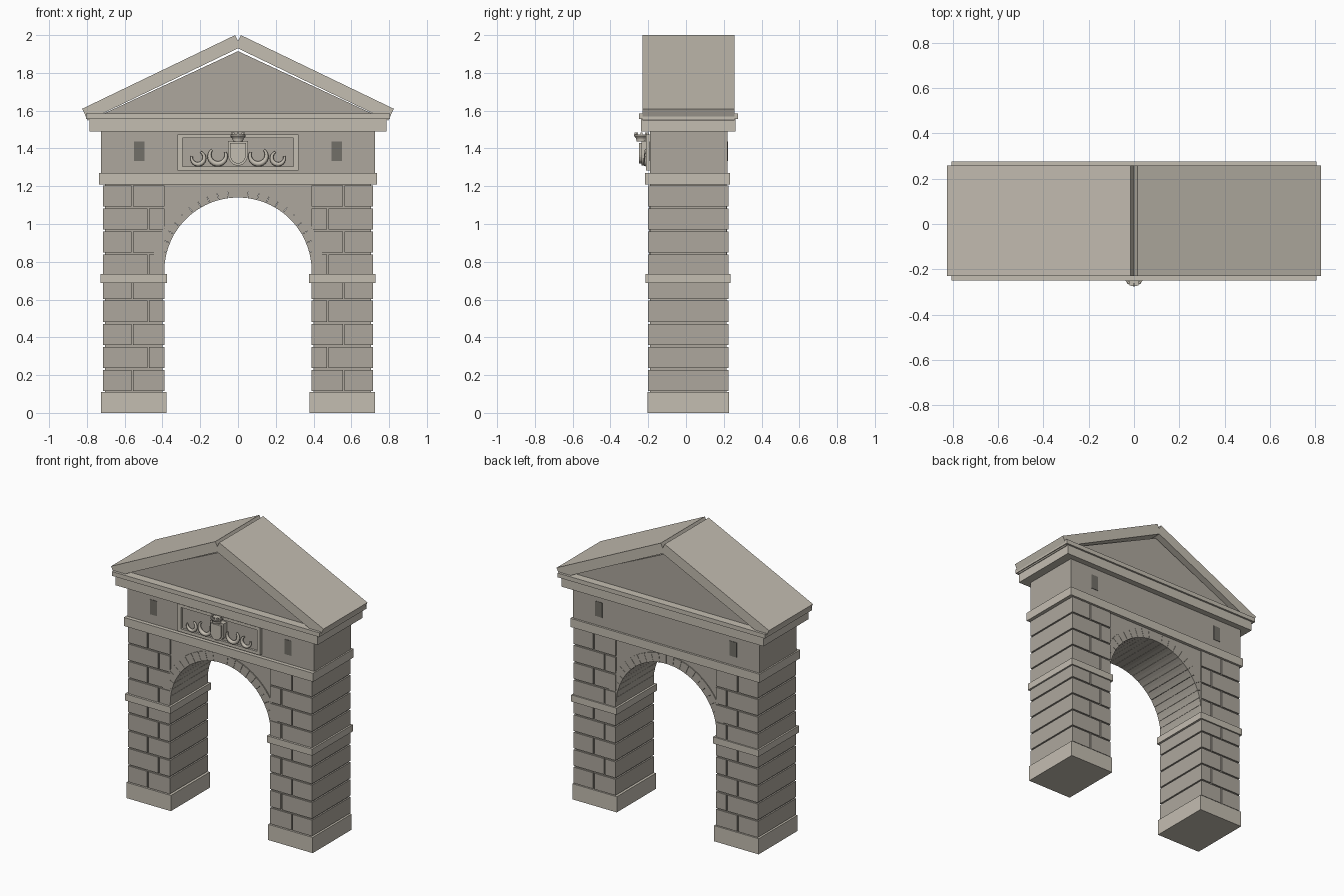
import bpy, bmesh
from math import cos, sin, pi, radians

if "Cube" in bpy.data.objects:
    bpy.data.objects.remove(bpy.data.objects["Cube"])


def material(name, rgb):
    m = bpy.data.materials.new(name)
    m.diffuse_color = (*rgb, 1)
    m.use_nodes = True
    m.node_tree.nodes["Principled BSDF"].inputs["Base Color"].default_value = m.diffuse_color
    return m


STONE = material("wall_stone", (0.42, 0.39, 0.34))
TRIM = material("trim_stone", (0.55, 0.51, 0.44))
DARK = material("dark_recess", (0.17, 0.16, 0.14))


def finish(name, bm, mat):
    bmesh.ops.recalc_face_normals(bm, faces=bm.faces)
    me = bpy.data.meshes.new(name)
    bm.to_mesh(me)
    bm.free()
    me.materials.append(mat)
    ob = bpy.data.objects.new(name, me)
    bpy.context.collection.objects.link(ob)
    return ob


def add_prism(bm, pts, y0, y1):
    """Extrude an x-z outline from y0 to y1."""
    face = bm.faces.new([bm.verts.new((x, y0, z)) for x, z in pts])
    ext = bmesh.ops.extrude_face_region(bm, geom=[face], use_keep_orig=True)
    for v in ext["geom"]:
        if isinstance(v, bmesh.types.BMVert):
            v.co.y = y1


def add_box(bm, x0, x1, y0, y1, z0, z1):
    add_prism(bm, [(x0, z0), (x1, z0), (x1, z1), (x0, z1)], y0, y1)


def boxes(name, mat, *dims):
    bm = bmesh.new()
    for d in dims:
        add_box(bm, *d)
    return finish(name, bm, mat)


def prism(name, mat, pts, y0, y1):
    bm = bmesh.new()
    add_prism(bm, pts, y0, y1)
    return finish(name, bm, mat)


def sided(s, x0, x1):
    return sorted((s * x0, s * x1))


# Piers: plinth, recessed core, coursed blocks and impost band
COURSES, Z0, H, GAP = 9, 0.11, 1.10 / 9, 0.005
for side, s in (("left", -1), ("right", 1)):
    boxes(side + "_plinth", TRIM, (*sided(s, 0.378, 0.724), -0.205, 0.228, 0, Z0))
    boxes(side + "_pier_core", STONE, (*sided(s, 0.40, 0.705), -0.19, 0.215, 0.1, 1.22))
    blocks = []
    for i in range(COURSES):
        joint = 0.475 if i % 2 else 0.56
        z0, z1 = Z0 + i * H + GAP, Z0 + (i + 1) * H - GAP
        for a, b in ((0.39, joint - GAP), (joint + GAP, 0.715)):
            blocks.append((*sided(s, a, b), -0.20, 0.225, z0, z1))
    boxes(side + "_pier_blocks", STONE, *blocks)
    boxes(side + "_impost_band", TRIM, (*sided(s, 0.375, 0.727), -0.215, 0.235, 0.688, 0.735))

# Arch: ring of voussoirs with spandrel wall above
ZC, R_IN, R_OUT, N = 0.75, 0.39, 0.455, 24


def polar(r, a, cx=0, cz=ZC):
    return (cx + r * cos(a), cz + r * sin(a))


bm = bmesh.new()
for i in range(N):
    a, b = pi * i / N + 0.002, pi * (i + 1) / N - 0.002
    m = (a + b) / 2
    add_prism(bm, [polar(R_IN, a), polar(R_IN, m), polar(R_IN, b),
                   polar(R_OUT, b), polar(R_OUT, m), polar(R_OUT, a)], -0.195, 0.218)
finish("arch_voussoirs", bm, STONE)

arc = [polar(0.425, radians(d)) for d in range(20, 161, 4)]
prism("spandrel_wall", STONE, arc + [(-0.41, 0.92), (-0.41, 1.22), (0.41, 1.22), (0.41, 0.92)],
      -0.188, 0.212)

# Entablature
boxes("architrave", TRIM, (-0.735, 0.735, -0.217, 0.234, 1.21, 1.27))
boxes("frieze", STONE, (-0.725, 0.725, -0.19, 0.22, 1.27, 1.49))
boxes("cornice_lower", TRIM, (-0.785, 0.785, -0.237, 0.262, 1.49, 1.555))
boxes("cornice_upper", TRIM, (-0.805, 0.805, -0.248, 0.275, 1.555, 1.585))
boxes("frieze_vents", DARK, *[(*sided(s, 0.495, 0.55), y, y + 0.01, 1.333, 1.437)
                              for s in (-1, 1) for y in (-0.193, 0.213)])

# Gable and roof slabs
prism("tympanum", STONE, [(-0.72, 1.58), (0.72, 1.58), (0, 1.915)], -0.19, 0.22)
for side, s in (("left", -1), ("right", 1)):
    outline = [(0.825, 1.61), (0.015, 2.0), (-0.015, 1.937), (0.795, 1.547)]
    prism(side + "_roof_slab", TRIM, [(s * x, z) for x, z in outline], -0.23, 0.258)

# Frieze panel
boxes("panel_field", STONE, (-0.30, 0.30, -0.197, -0.185, 1.30, 1.46))
boxes("panel_frame", TRIM,
      (-0.32, 0.32, -0.212, -0.185, 1.283, 1.305), (-0.32, 0.32, -0.212, -0.185, 1.455, 1.475),
      (-0.32, -0.295, -0.212, -0.185, 1.305, 1.455), (0.295, 0.32, -0.212, -0.185, 1.305, 1.455))

# Shield with a raised inner face
for name, k, y in (("shield", 1.0, -0.235), ("shield_face", 0.8, -0.248)):
    pts = [(0.052 * k * cos(t), 1.365 + 0.056 * k * sin(t))
           for t in [pi + pi * i / 12 for i in range(13)]]
    pts += [(0.052 * k, 1.38 + 0.06 * k), (-0.052 * k, 1.38 + 0.06 * k)]
    prism(name, TRIM, pts, y, -0.19)

# Crown: flared bowl with points around the rim
bm = bmesh.new()
CY, SEG = -0.235, 24
rings = [[bm.verts.new((r * cos(2 * pi * i / SEG), CY + r * sin(2 * pi * i / SEG), z))
          for i in range(SEG)]
         for r, z in ((0.027, 1.438), (0.029, 1.452), (0.04, 1.466), (0.04, 1.474))]
for lo, hi in zip(rings, rings[1:]):
    for i in range(SEG):
        j = (i + 1) % SEG
        bm.faces.new((lo[i], lo[j], hi[j], hi[i]))
bm.faces.new(rings[0])
bm.faces.new(rings[-1])
for i in range(8):
    t = 2 * pi * i / 8
    x, y = 0.033 * cos(t), CY + 0.033 * sin(t)
    add_box(bm, x - 0.005, x + 0.005, y - 0.005, y + 0.005, 1.472, 1.484)
finish("crown", bm, TRIM)


# Scrolls: tapered tubes swept along upturned arcs
def scroll(name, cx, cz, r, a0, a1, thick):
    cu = bpy.data.curves.new(name, "CURVE")
    cu.dimensions = "3D"
    cu.bevel_depth = thick
    cu.bevel_resolution = 2
    cu.use_fill_caps = True
    sp = cu.splines.new("POLY")
    n = 17
    sp.points.add(n - 1)
    for i, p in enumerate(sp.points):
        f = i / (n - 1)
        x, z = polar(r, radians(a0 + (a1 - a0) * f), cx, cz)
        p.co = (x, -0.212, z, 1)
        p.radius = 0.45 + 0.55 * sin(pi * f)
    cu.materials.append(TRIM)
    bpy.context.collection.objects.link(bpy.data.objects.new(name, cu))


for side, s in (("left", -1), ("right", 1)):
    mirror = (lambda a: a) if s < 0 else (lambda a: 180 - a)
    scroll(side + "_inner_scroll", s * 0.107, 1.362, 0.044, mirror(135), mirror(385), 0.014)
    scroll(side + "_outer_scroll", s * 0.212, 1.35, 0.034, mirror(165), mirror(425), 0.012)
